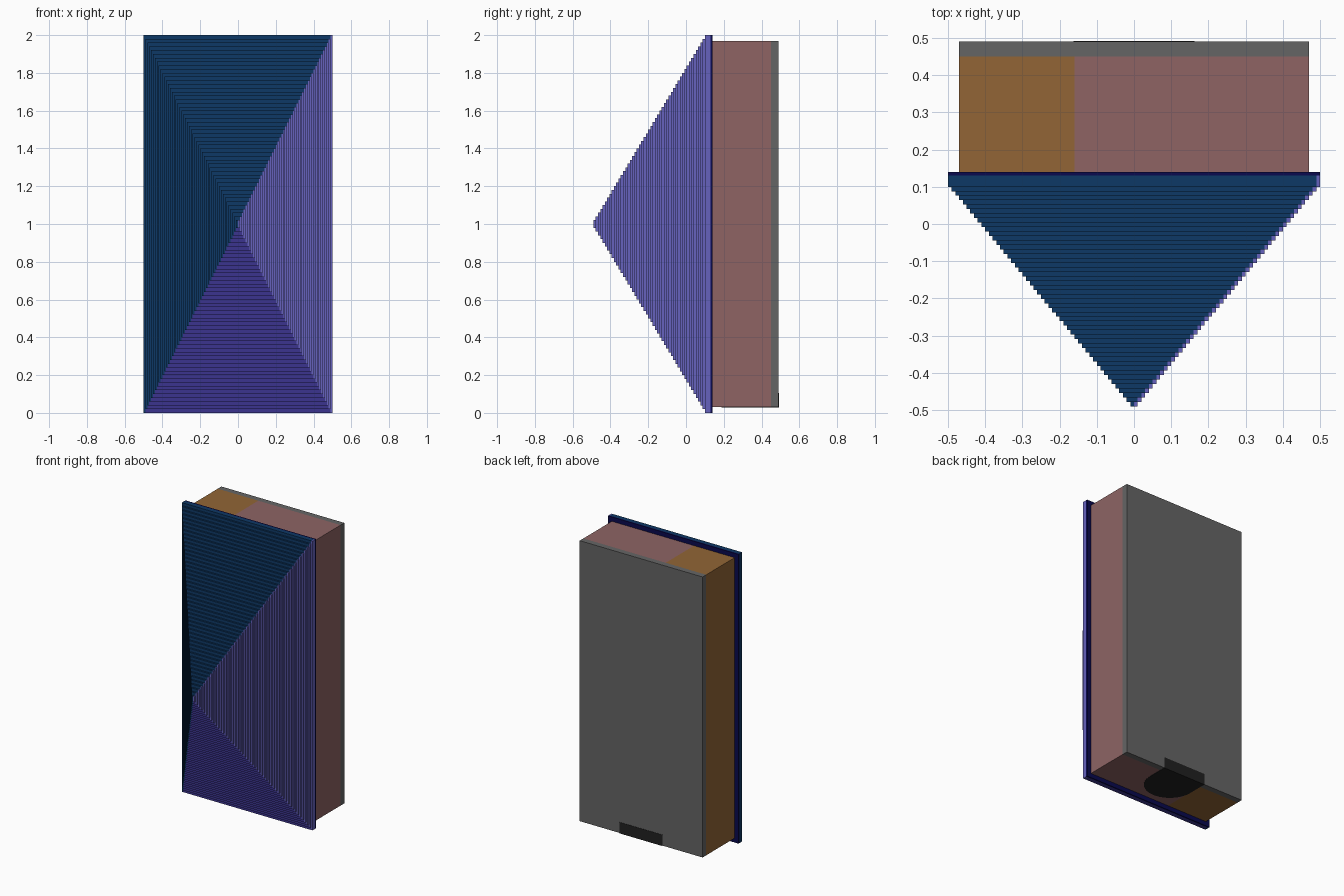
import bpy, bmesh, math

if "Cube" in bpy.data.objects:
    bpy.data.objects.remove(bpy.data.objects["Cube"])


def material(name, r, g, b):
    lin = [((c / 255 + 0.055) / 1.055) ** 2.4 if c > 10 else c / 255 / 12.92 for c in (r, g, b)]
    m = bpy.data.materials.new(name)
    m.diffuse_color = (*lin, 1)
    m.use_nodes = True
    m.node_tree.nodes["Principled BSDF"].inputs["Base Color"].default_value = m.diffuse_color
    return m


BLUE = material("deep_blue", 13, 56, 102)
LAVENDER = material("lavender", 102, 98, 190)
PURPLE = material("purple", 59, 52, 142)
NAVY = material("navy", 9, 9, 78)
ROSE = material("dusty_rose", 142, 100, 100)
BROWN = material("tan_brown", 146, 101, 54)
GREY = material("grey", 101, 101, 101)
BLACK = material("black", 32, 32, 32)


def add_box(bm, x0, x1, y0, y1, z0, z1):
    vs = bmesh.ops.create_cube(bm, size=1)["verts"]
    for v in vs:
        v.co = (x0 if v.co.x < 0 else x1, y0 if v.co.y < 0 else y1, z0 if v.co.z < 0 else z1)


def finish(bm, name, mat):
    bmesh.ops.recalc_face_normals(bm, faces=bm.faces)
    me = bpy.data.meshes.new(name)
    bm.to_mesh(me)
    bm.free()
    me.materials.append(mat)
    ob = bpy.data.objects.new(name, me)
    bpy.context.collection.objects.link(ob)
    return ob


def boxes(name, mat, specs):
    bm = bmesh.new()
    for s in specs:
        add_box(bm, *s)
    return finish(bm, name, mat)


# Stepped pyramid front: 50 nested frames, each reaching further forward
N, PLATE_Y = 50, 0.13
left, right, top, bottom = [], [], [], []
for i in range(N):
    y = 0.10 - 0.59 * i / (N - 1)
    xo, xi = 0.5 - 0.01 * i, 0.49 - 0.01 * i
    zo, zi = 0.02 * i, 0.02 * (i + 1)
    left.append((-xo, -xi, y, PLATE_Y, zo, 2 - zo))
    right.append((xi, xo, y, PLATE_Y, zo, 2 - zo))
    if xi > 0.001:
        top.append((-xi, xi, y, PLATE_Y, 2 - zi, 2 - zo))
        bottom.append((-xi, xi, y, PLATE_Y, zo, zi))
boxes("left_steps", BLUE, left)
boxes("right_steps", LAVENDER, right)
boxes("top_steps", BLUE, top)
boxes("bottom_steps", PURPLE, bottom)

# Mounting plate, two-tone case and back panel
boxes("mounting_plate", NAVY, [(-0.5, 0.5, PLATE_Y, 0.14, 0, 2)])
boxes("case_narrow_side", BROWN, [(-0.47, -0.16, 0.14, 0.45, 0.03, 1.97)])
boxes("case_wide_side", ROSE, [(-0.16, 0.47, 0.14, 0.45, 0.03, 1.97)])
boxes("back_panel", GREY, [(-0.47, 0.47, 0.45, 0.49, 0.03, 1.97)])

# Round-ended black socket in the bottom, open to the back
R, CY = 0.163, 0.35
outline = [(R, 0.492), (-R, 0.492)]
outline += [(R * math.cos(a), CY + R * math.sin(a))
            for a in (math.pi * (1 + k / 24) for k in range(25))]
bm = bmesh.new()
face = bm.faces.new([bm.verts.new((x, y, 0.028)) for x, y in outline])
ext = bmesh.ops.extrude_face_region(bm, geom=[face], use_keep_orig=True)
for v in ext["geom"]:
    if isinstance(v, bmesh.types.BMVert):
        v.co.z = 0.105
finish(bm, "cable_socket", BLACK)
